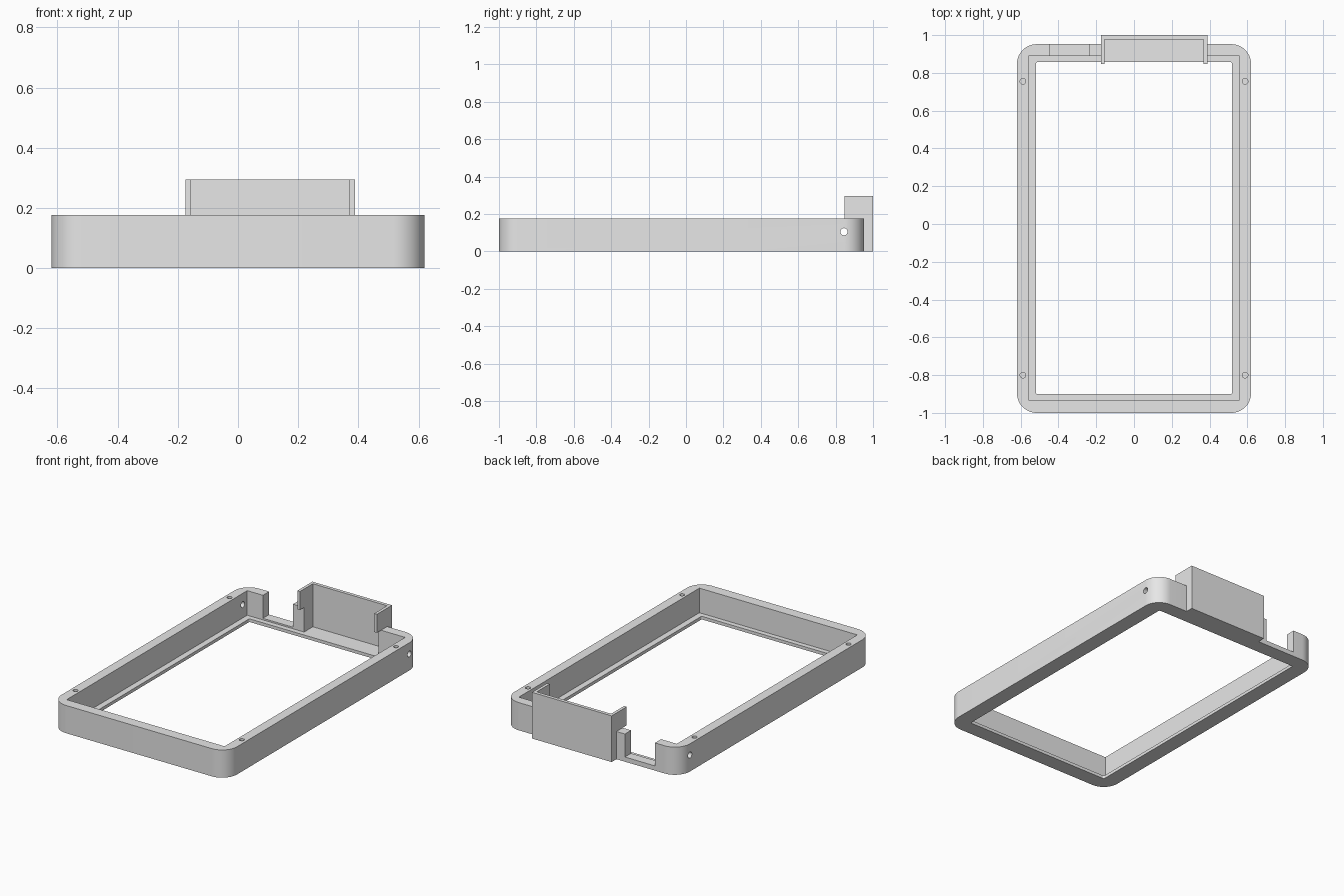
import bpy, bmesh, math
from mathutils import Matrix, Vector

old = bpy.data.objects.get("Cube")
if old:
    bpy.data.objects.remove(old)

grey = bpy.data.materials.new("plain grey")
grey.use_nodes = True
grey.diffuse_color = (0.8, 0.8, 0.8, 1)
grey.node_tree.nodes["Principled BSDF"].inputs["Base Color"].default_value = (0.8, 0.8, 0.8, 1)


def add_object(name, bm):
    mesh = bpy.data.meshes.new(name)
    bm.to_mesh(mesh)
    bm.free()
    obj = bpy.data.objects.new(name, mesh)
    mesh.materials.append(grey)
    bpy.context.collection.objects.link(obj)
    return obj


def box(name, x, y, z, radius=0):
    """Box from (min, max) ranges, with optional rounded upright edges."""
    bm = bmesh.new()
    bmesh.ops.create_cube(bm, size=1)
    for v in bm.verts:
        v.co = Vector([r[0] if c < 0 else r[1] for c, r in zip(v.co, (x, y, z))])
    if radius:
        upright = [e for e in bm.edges if abs(e.verts[0].co.z - e.verts[1].co.z) > 0.01]
        bmesh.ops.bevel(bm, geom=upright, offset=radius, segments=12,
                        profile=0.5, affect='EDGES')
    return add_object(name, bm)


def rod(name, centre, radius, length, turn=0):
    bm = bmesh.new()
    bmesh.ops.create_cone(bm, cap_ends=True, segments=24, radius1=radius,
                          radius2=radius, depth=length,
                          matrix=Matrix.Translation(centre) @ Matrix.Rotation(turn, 4, 'Y'))
    return add_object(name, bm)


def carve(obj, cutters):
    """Subtract every cutter, then bake the result and discard the cutters."""
    for c in cutters:
        c.hide_render = True
        mod = obj.modifiers.new(c.name, 'BOOLEAN')
        mod.operation = 'DIFFERENCE'
        mod.solver = 'EXACT'
        mod.object = c
    bpy.context.view_layer.update()
    graph = bpy.context.evaluated_depsgraph_get()
    mesh = bpy.data.meshes.new_from_object(obj.evaluated_get(graph))
    obj.modifiers.clear()
    obj.data = mesh
    for c in cutters:
        bpy.data.objects.remove(c)
    bpy.ops.object.select_all(action='DESELECT')
    obj.select_set(True)
    bpy.context.view_layer.objects.active = obj
    bpy.ops.object.shade_smooth_by_angle(angle=math.radians(30))


HEIGHT, LEDGE = 0.177, 0.02
HOLDER_X = (-0.175, 0.388)

# Rounded frame: cavity, window, cable notch and gap for the holder
frame = box("frame", (-0.62, 0.62), (-1, 0.952), (0, HEIGHT), radius=0.105)
cutters = [
    box("cavity_cut", (-0.558, 0.558), (-0.932, 0.89), (LEDGE, 0.5)),
    box("window_cut", (-0.52, 0.52), (-0.9, 0.857), (-0.5, 0.5), radius=0.01),
    box("notch_cut", (-0.447, -0.235), (0.87, 1.2), (0.03, 0.5)),
    box("holder_gap_cut", HOLDER_X, (0.89, 1.2), (-0.5, 0.5)),
]
# Screw holes in the rim and pin holes through the side walls
for side in (-1, 1):
    for y in (-0.8, 0.755):
        cutters.append(rod("screw_hole_cut", (side * 0.588, y, HEIGHT), 0.015, 0.2))
    cutters.append(rod("pin_hole_cut", (side * 0.59, 0.845, 0.105), 0.019, 0.2, math.pi / 2))
carve(frame, cutters)

# Raised holder: open tray with side tabs reaching over the rim
holder = box("holder", HOLDER_X, (0.848, 1), (0, 0.295))
carve(holder, [
    box("tray_cut", (-0.156, 0.369), (0.5, 0.978), (LEDGE, 0.5)),
    box("under_tab_cut", (-0.5, 0.5), (0.5, 0.89), (-0.5, HEIGHT)),
])
